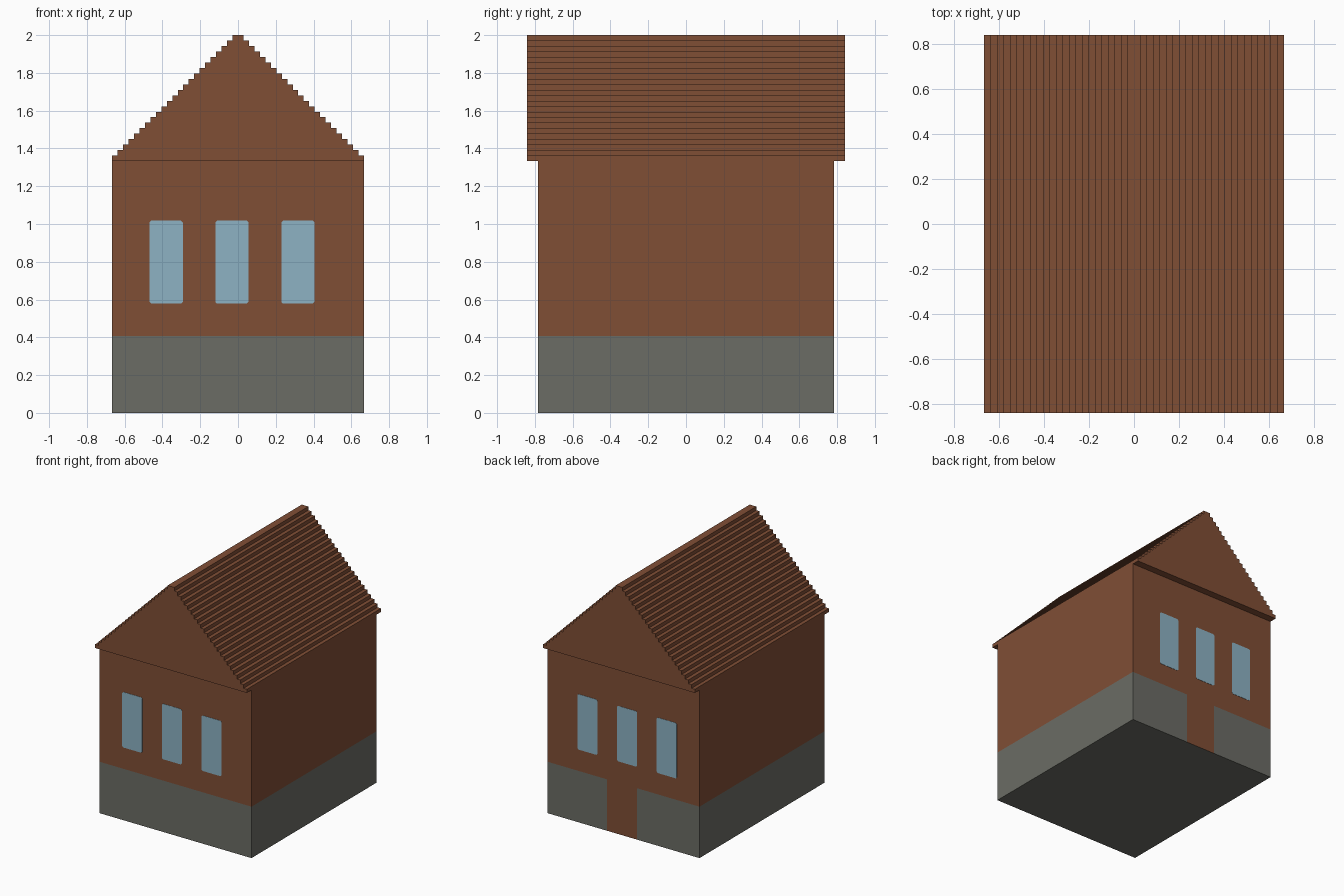
import bpy, bmesh
from mathutils import Vector

if "Cube" in bpy.data.objects:
    bpy.data.objects.remove(bpy.data.objects["Cube"])

U = 2 / 69                      # step size of the stepped roof
HALF_X, HALF_Y = 23 * U, 27 * U # wall half sizes
EAVE, BAND = 46 * U, 0.408      # wall top, stone band top
DOOR = (-0.117, 0.145)


def material(name, rgb):
    m = bpy.data.materials.new(name)
    m.diffuse_color = (*rgb, 1)
    m.use_nodes = True
    m.node_tree.nodes["Principled BSDF"].inputs["Base Color"].default_value = m.diffuse_color
    return m


BROWN = material("brown_brick", (0.216, 0.077, 0.036))
STONE = material("grey_stone", (0.147, 0.150, 0.130))
GLASS = material("blue_glass", (0.266, 0.445, 0.546))


def finish(name, bm, mats):
    bmesh.ops.recalc_face_normals(bm, faces=bm.faces[:])
    me = bpy.data.meshes.new(name)
    bm.to_mesh(me)
    bm.free()
    for m in mats:
        me.materials.append(m)
    ob = bpy.data.objects.new(name, me)
    bpy.context.collection.objects.link(ob)
    return ob


def extruded(name, outline, y0, y1, mat):
    """Prism from an (x, z) outline, running from y0 to y1."""
    bm = bmesh.new()
    face = bm.faces.new([bm.verts.new((x, y0, z)) for x, z in outline])
    geo = bmesh.ops.extrude_face_region(bm, geom=[face])["geom"]
    verts = [g for g in geo if isinstance(g, bmesh.types.BMVert)]
    bmesh.ops.translate(bm, verts=verts, vec=(0, y1 - y0, 0))
    return finish(name, bm, [mat])


# Walls: one box, cut at the stone band and at the back door's sides
bm = bmesh.new()
bmesh.ops.create_cube(bm, size=1)
for v in bm.verts:
    v.co = Vector((v.co.x * 2 * HALF_X, v.co.y * 2 * HALF_Y, (v.co.z + 0.5) * EAVE))
for co, no in (((0, 0, BAND), (0, 0, 1)),
               ((DOOR[0], 0, 0), (1, 0, 0)), ((DOOR[1], 0, 0), (1, 0, 0))):
    bmesh.ops.bisect_plane(bm, geom=bm.verts[:] + bm.edges[:] + bm.faces[:],
                           plane_co=co, plane_no=no)
bm.normal_update()
for f in bm.faces:
    c = f.calc_center_median()
    is_door = f.normal.y > 0.5 and DOOR[0] < c.x < DOOR[1]
    f.material_index = 1 if c.z < BAND and not is_door else 0
finish("walls", bm, [BROWN, STONE])

# Roof: solid stepped gable overhanging front and back
right = []
for i in range(23):
    x = (23 - i) * U
    right += [(x, EAVE + i * U), (x, EAVE + (i + 1) * U)]
outline = right + [(-x, z) for x, z in reversed(right)]
extruded("roof", outline, -29 * U, 29 * U, BROWN)

# Windows: thin plates with clipped corners, three per gable end
W0, W1, C = 0.578, 1.018, 0.009
for side, s in (("front", -1), ("back", 1)):
    for i, cx in enumerate((-0.380, -0.032, 0.317)):
        a, b = cx - 0.0875, cx + 0.0875
        pane = [(a + C, W0), (b - C, W0), (b, W0 + C), (b, W1 - C),
                (b - C, W1), (a + C, W1), (a, W1 - C), (a, W0 + C)]
        extruded(f"{side}_window_{i + 1}", pane,
                 s * (HALF_Y - 0.002), s * (HALF_Y + 0.002), GLASS)
